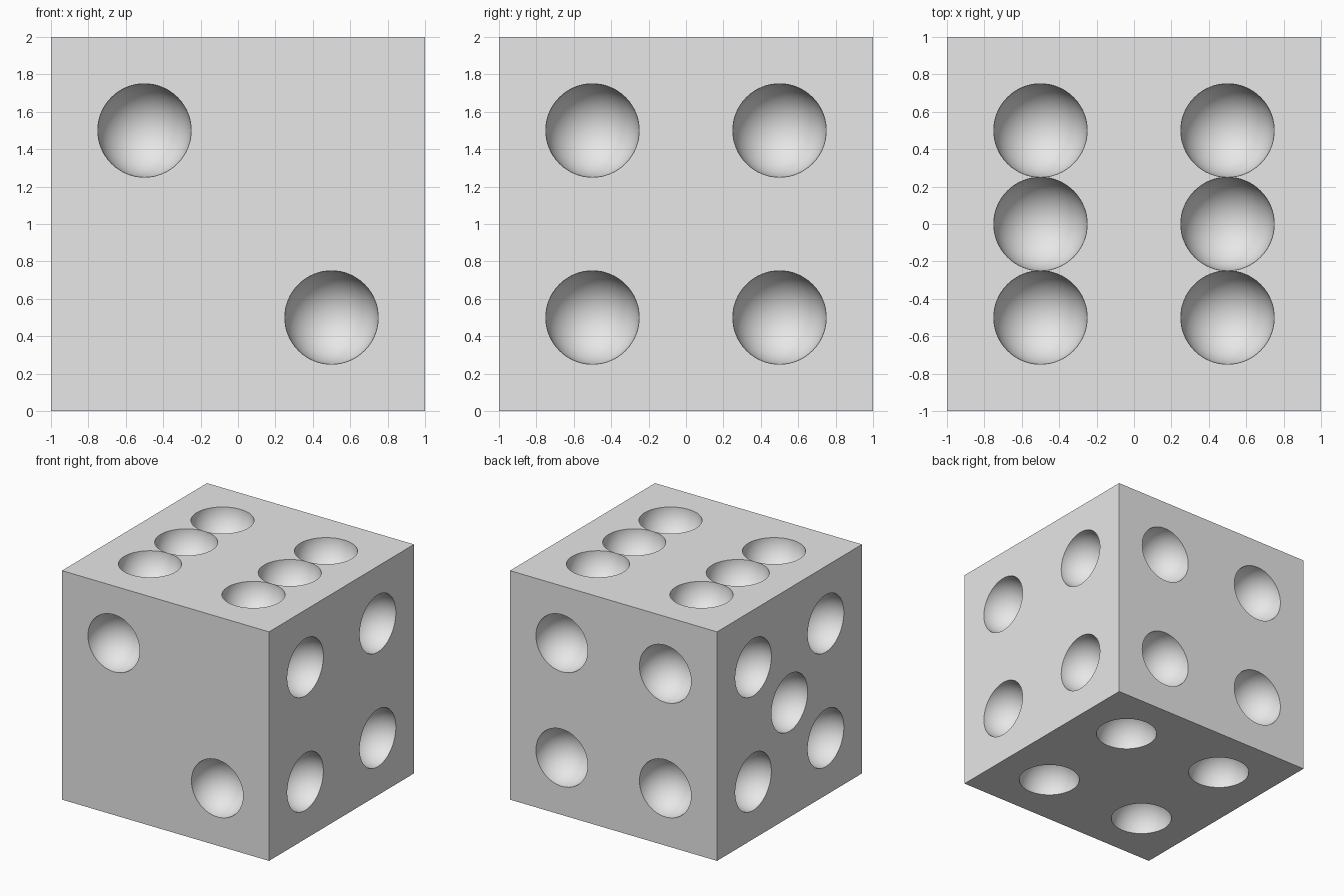
import bpy
import bmesh
from math import radians
from mathutils import Matrix, Vector

default = bpy.data.objects.get("Cube")
if default:
    bpy.data.objects.remove(default, do_unlink=True)

HALF = 1.0
PIP_RADIUS = 0.25
S = 0.5  # pip spacing from the middle of a face

# Single grey material
grey = bpy.data.materials.new("light_grey")
grey.use_nodes = True
colour = (0.8, 0.8, 0.8, 1)
grey.diffuse_color = colour
grey.node_tree.nodes["Principled BSDF"].inputs["Base Color"].default_value = colour

# Pip layouts, as (across, up) on each face
four = [(a, b) for a in (-S, S) for b in (-S, S)]
two = [(-S, S), (S, -S)]
five = four + [(0, 0)]
six = four + [(-S, 0), (S, 0)]

# Each face: outward normal, across direction, up direction, layout
X, Y, Z = Vector((1, 0, 0)), Vector((0, 1, 0)), Vector((0, 0, 1))
faces = [
    (-Y, X, Z, two),
    (Y, -X, Z, four),
    (X, Y, Z, four),
    (-X, -Y, Z, five),
    (Z, X, Y, six),
    (-Z, X, -Y, four),
]


def make_object(name, bm):
    mesh = bpy.data.meshes.new(name)
    bm.to_mesh(mesh)
    bm.free()
    mesh.materials.append(grey)
    obj = bpy.data.objects.new(name, mesh)
    bpy.context.collection.objects.link(obj)
    return obj


# Die body
centre = Vector((0, 0, HALF))
bm = bmesh.new()
bmesh.ops.create_cube(bm, size=2 * HALF, matrix=Matrix.Translation(centre))
die = make_object("die_body", bm)

# Pip cutter: one sphere for every pip, pole along the face normal
bm = bmesh.new()
for normal, across, up, layout in faces:
    turn = normal.to_track_quat('Z', 'Y').to_matrix().to_4x4()
    for a, b in layout:
        spot = centre + normal * HALF + across * a + up * b
        bmesh.ops.create_uvsphere(bm, u_segments=64, v_segments=33, radius=PIP_RADIUS,
                                  matrix=Matrix.Translation(spot) @ turn)
cutter = make_object("pip_cutter", bm)
cutter.hide_render = True

# Hollow out the pips
cut = die.modifiers.new("pips", 'BOOLEAN')
cut.operation = 'DIFFERENCE'
cut.solver = 'EXACT'
cut.object = cutter
bpy.ops.object.select_all(action='DESELECT')
die.select_set(True)
bpy.context.view_layer.objects.active = die
bpy.ops.object.modifier_apply(modifier=cut.name)
bpy.data.objects.remove(cutter, do_unlink=True)

# Smooth hollows, crisp rims and cube edges
bpy.ops.object.shade_smooth_by_angle(angle=radians(30))
